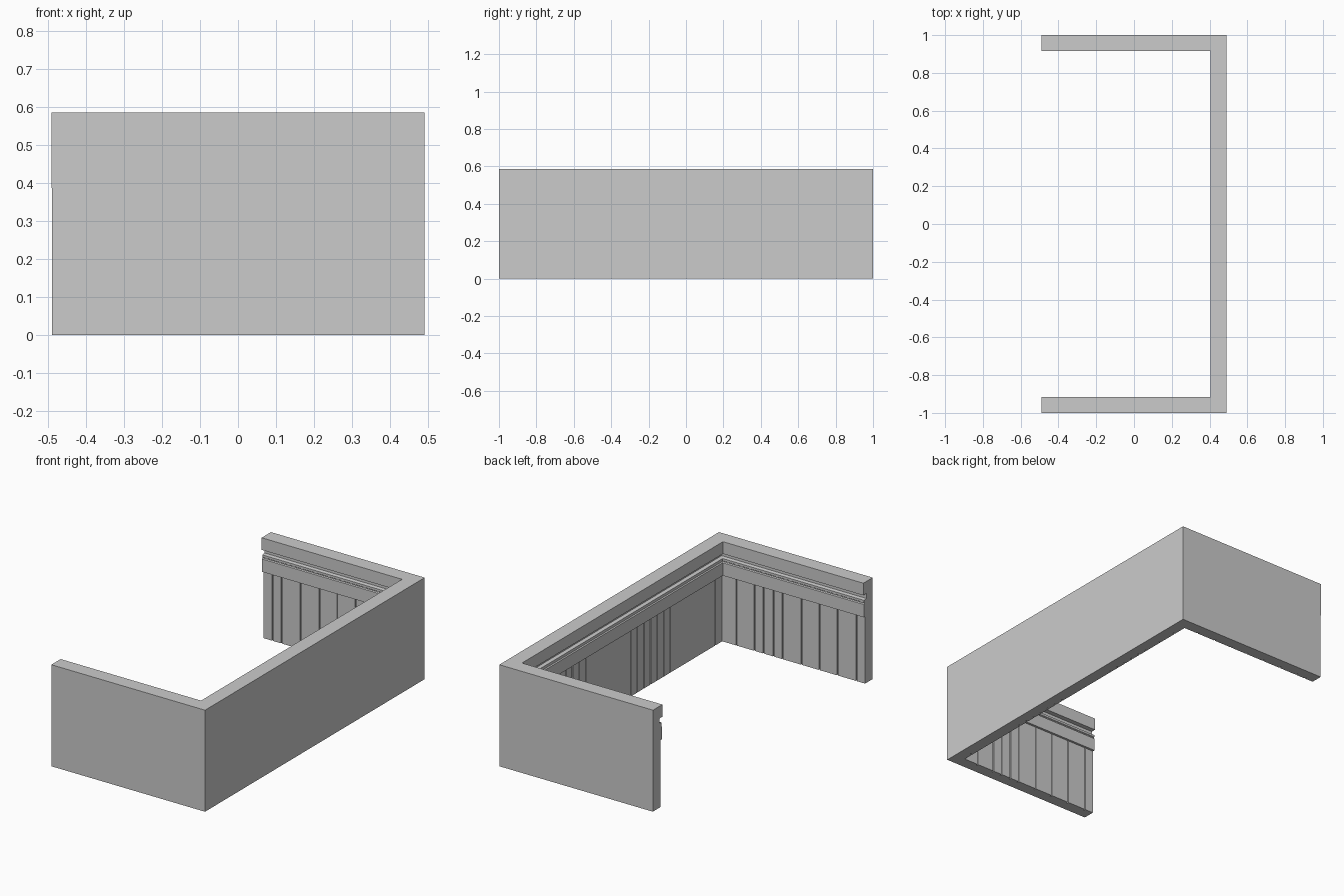
import bpy, bmesh

if "Cube" in bpy.data.objects:
    bpy.data.objects.remove(bpy.data.objects["Cube"])

HX, HY, H = 0.49, 1.0, 0.585      # half sizes and height
SPLIT = 0.387                     # top of the plank panelling
PANEL = 0.068                     # panelling thickness
GW, GD = 0.006, 0.012             # groove width and depth


def finish(name, bm):
    bmesh.ops.recalc_face_normals(bm, faces=bm.faces)
    mesh = bpy.data.meshes.new(name)
    bm.to_mesh(mesh)
    bm.free()
    obj = bpy.data.objects.new(name, mesh)
    bpy.context.collection.objects.link(obj)
    return obj


# Moulding: profile (thickness, z) swept around the U with mitred corners
profile = [(0, SPLIT), (0.081, SPLIT), (0.081, 0.461), (0.075, 0.465),
           (0.075, 0.469), (0.079, 0.472), (0.079, 0.484), (0.058, 0.487),
           (0.058, 0.515), (0.085, 0.515), (0.085, H), (0, H)]
bm = bmesh.new()
stations = [
    lambda d: (-HX, -HY + d), lambda d: (HX - d, -HY + d),
    lambda d: (HX - d, HY - d), lambda d: (-HX, HY - d)]
rings = [[bm.verts.new((*s(d), z)) for d, z in profile] for s in stations]
for a, b in zip(rings, rings[1:]):
    for i in range(len(profile)):
        j = (i + 1) % len(profile)
        bm.faces.new((a[i], a[j], b[j], b[i]))
bm.faces.new(rings[0])
bm.faces.new(rings[-1])
finish("top_moulding", bm)

# Plank panelling: U outline with narrow notches as plank joints
right_side = [-0.433, -0.312, -0.197, -0.083, 0.038, 0.096, 0.159, 0.217, 0.33]
left_side = [-0.433, -0.375, -0.255, -0.134, -0.02, 0.095, 0.21, 0.33]
back_run = [-0.87, -0.46, -0.40, -0.34, -0.28, -0.22, -0.16, -0.10,
            0.31, 0.37, 0.43, 0.49, 0.55, 0.61, 0.73, 0.85]


def notches(joints, place, step):
    pts = []
    for t in joints:
        for off, depth in ((-1, 0), (-1, GD), (1, GD), (1, 0)):
            pts.append(place(t + step * off * GW / 2, PANEL - depth))
    return pts


END = -HX + 0.001
outline = [(END, HY), (HX, HY), (HX, -HY), (END, -HY), (END, -HY + PANEL)]
outline += notches(right_side, lambda t, d: (t, -HY + d), 1)
outline.append((HX - PANEL, -HY + PANEL))
outline += notches(back_run, lambda t, d: (HX - d, t), 1)
outline.append((HX - PANEL, HY - PANEL))
outline += notches(left_side[::-1], lambda t, d: (t, HY - d), -1)
outline.append((END, HY - PANEL))

bm = bmesh.new()
low = [bm.verts.new((x, y, 0)) for x, y in outline]
top = [bm.verts.new((x, y, SPLIT)) for x, y in outline]
n = len(outline)
bm.faces.new(low)
for i in range(n):
    j = (i + 1) % n
    bm.faces.new((low[i], low[j], top[j], top[i]))
finish("plank_panelling", bm)
